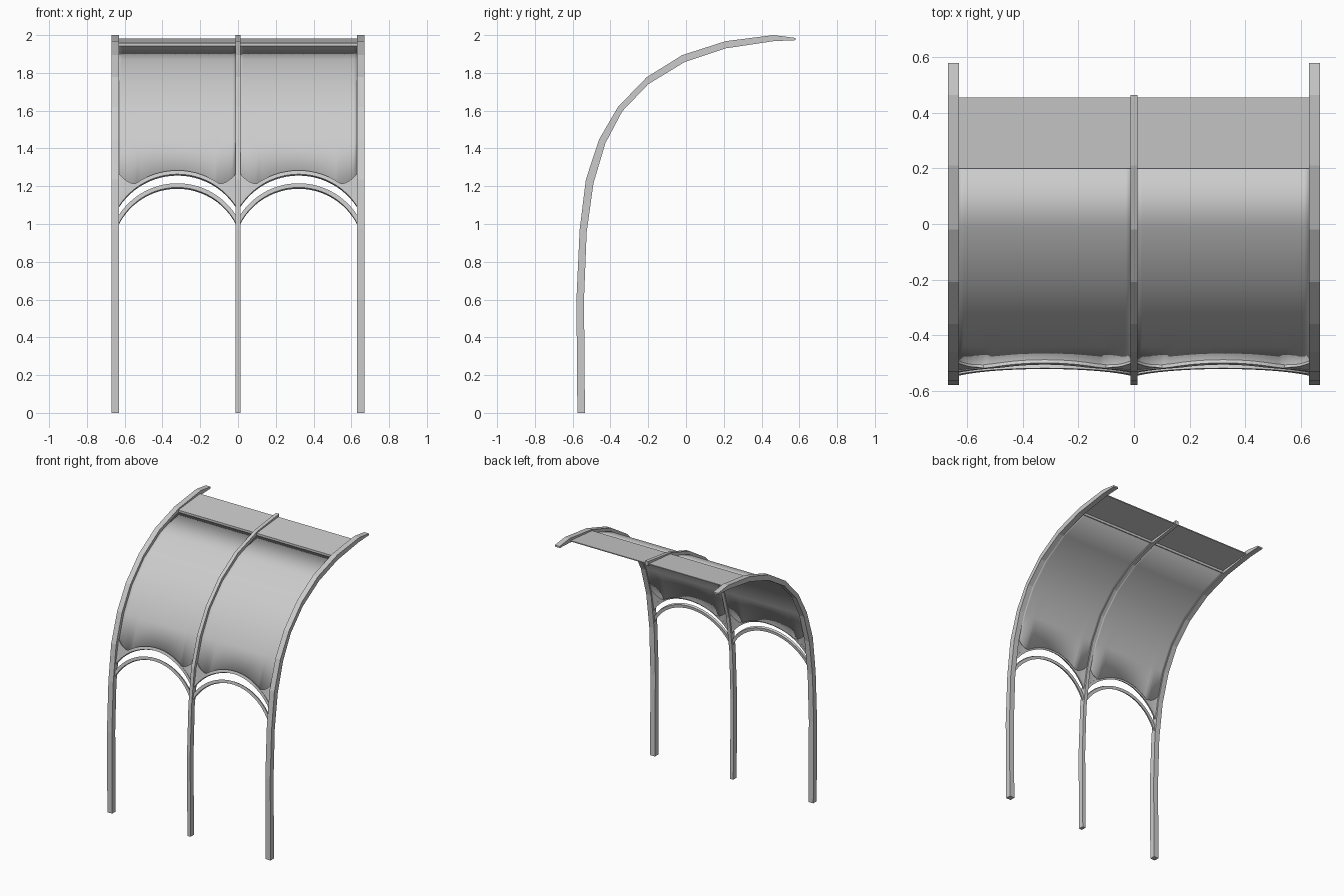
import bpy, bmesh, math

if "Cube" in bpy.data.objects:
    bpy.data.objects.remove(bpy.data.objects["Cube"])

# Side profile (y, z): outer and inner edge of the curved ribs
OUTER = [(-.575, 0), (-.58, .6), (-.563, .97), (-.53, 1.236), (-.46, 1.448), (-.36, 1.62),
         (-.208, 1.777), (-.02, 1.894), (.21, 1.968), (.464, 2), (.58, 1.985)]
INNER = [(-.535, 0), (-.54, .6), (-.526, .955), (-.49, 1.215), (-.427, 1.427), (-.337, 1.597),
         (-.2, 1.74), (-.008, 1.857), (.21, 1.93), (.464, 1.968), (.58, 1.973)]
BAY, HALF = .321, .311          # bay centre and half width


def make(name, verts, faces, smooth=False):
    me = bpy.data.meshes.new(name)
    me.from_pydata(verts, [], faces)
    bm = bmesh.new()
    bm.from_mesh(me)
    bmesh.ops.recalc_face_normals(bm, faces=bm.faces)
    bm.to_mesh(me)
    bm.free()
    ob = bpy.data.objects.new(name, me)
    bpy.context.collection.objects.link(ob)
    if smooth:
        me.shade_smooth()
    return ob


def prism(name, top, low, x0, x1):
    """Bar swept through paired profile points, from x0 to x1."""
    verts, faces = [], []
    for a, b in zip(top, low):
        verts += [(x0, *a), (x1, *a), (x1, *b), (x0, *b)]
    n = len(top)
    for i in range(n - 1):
        k = 4 * i
        faces += [(k + j, k + (j + 1) % 4, k + 4 + (j + 1) % 4, k + 4 + j) for j in range(4)]
    faces += [(0, 1, 2, 3), tuple(range(4 * n - 4, 4 * n))]
    return make(name, verts, faces)


def lerp(a, b, f):
    return a + (b - a) * f


def height_to_t(z):
    """Profile parameter whose mid line lies at height z."""
    mid = [(o[1] + i[1]) / 2 for o, i in zip(OUTER, INNER)]
    for k in range(len(mid) - 1):
        if z <= mid[k + 1]:
            return k + (z - mid[k]) / (mid[k + 1] - mid[k])


def on_profile(t, f):
    k = min(int(t), len(OUTER) - 2)
    p = [[lerp(c[k][j], c[k + 1][j], t - k) for j in (0, 1)] for c in (OUTER, INNER)]
    return [lerp(p[0][j], p[1][j], f) for j in (0, 1)]


def skin(name, columns, f0, f1, smooth=False):
    """Thick grid of (x, t) points laid on the curve between depths f0 and f1."""
    n, m = len(columns), len(columns[0])
    verts = [(x, *on_profile(t, f)) for f in (f0, f1) for col in columns for x, t in col]
    s = n * m
    faces = []
    for i in range(n - 1):
        for j in range(m - 1):
            q = (i * m + j, (i + 1) * m + j, (i + 1) * m + j + 1, i * m + j + 1)
            faces += [q, tuple(v + s for v in reversed(q))]
    rim = [i * m for i in range(n)] + [(n - 1) * m + j for j in range(1, m)]
    rim += [i * m + m - 1 for i in range(n - 2, -1, -1)] + list(range(m - 2, 0, -1))
    for a, b in zip(rim, rim[1:] + rim[:1]):
        faces.append((a, b, b + s, a + s))
    return make(name, verts, faces, smooth)


def arch(name, cx, zc, r0, r1):
    a = math.acos(HALF / r0)
    cols = []
    for i in range(25):
        g = lerp(math.pi - a, a, i / 24)
        cols.append([(cx + r * math.cos(g), height_to_t(zc + r * math.sin(g))) for r in (r0, r1)])
    skin(name, cols, .32, .68)


def arch_top(d):
    return .892 + math.sqrt(.386 ** 2 - d * d)


def sheet_bottom(d):
    d = abs(d)
    corner = 1.207 + .055 * (max(d - .22, 0) / .09) ** 2
    return max(arch_top(d) - .006, corner)


# Ribs: two wide outer ones and a slim, shorter middle one
for side, x in (("left", -.65), ("right", .65)):
    prism(side + "_rib", OUTER, INNER, x - .02, x + .02)
prism("middle_rib", OUTER[:-1], INNER[:-1], -.013, .013)

for side, s in (("left", -1), ("right", 1)):
    cx = s * BAY
    # Double arches
    arch(side + "_lower_arch", cx, 1.19 - .348, .348, .37)
    arch(side + "_upper_arch", cx, .892, .368, .388)
    # Curved sheet with scalloped lower edge
    cols = []
    for i in range(33):
        d = lerp(-HALF, HALF, i / 32)
        cols.append([(cx + d, height_to_t(sheet_bottom(d)))] + [(cx + d, t) for t in (4, 5, 6, 7, 7.97)])
    skin(side + "_curved_sheet", cols, .62, .8, True)
    # Corner spandrels between arch and sheet
    for tag, e in (("inner", -s), ("outer", s)):
        cols = []
        for i in range(11):
            d = lerp(.19, HALF, i / 10)
            cols.append([(cx + e * d, height_to_t(z)) for z in (arch_top(d) - .006, sheet_bottom(d) + .004)])
        skin(f"{side}_{tag}_spandrel", cols, .4, .66)
    # Flat top panel with a small front lip
    prism(side + "_top_panel", [(.2, 1.932), (.2, 1.957), (.455, 1.981)],
          [(.207, 1.932), (.207, 1.95), (.455, 1.974)], cx - HALF, cx + HALF)
